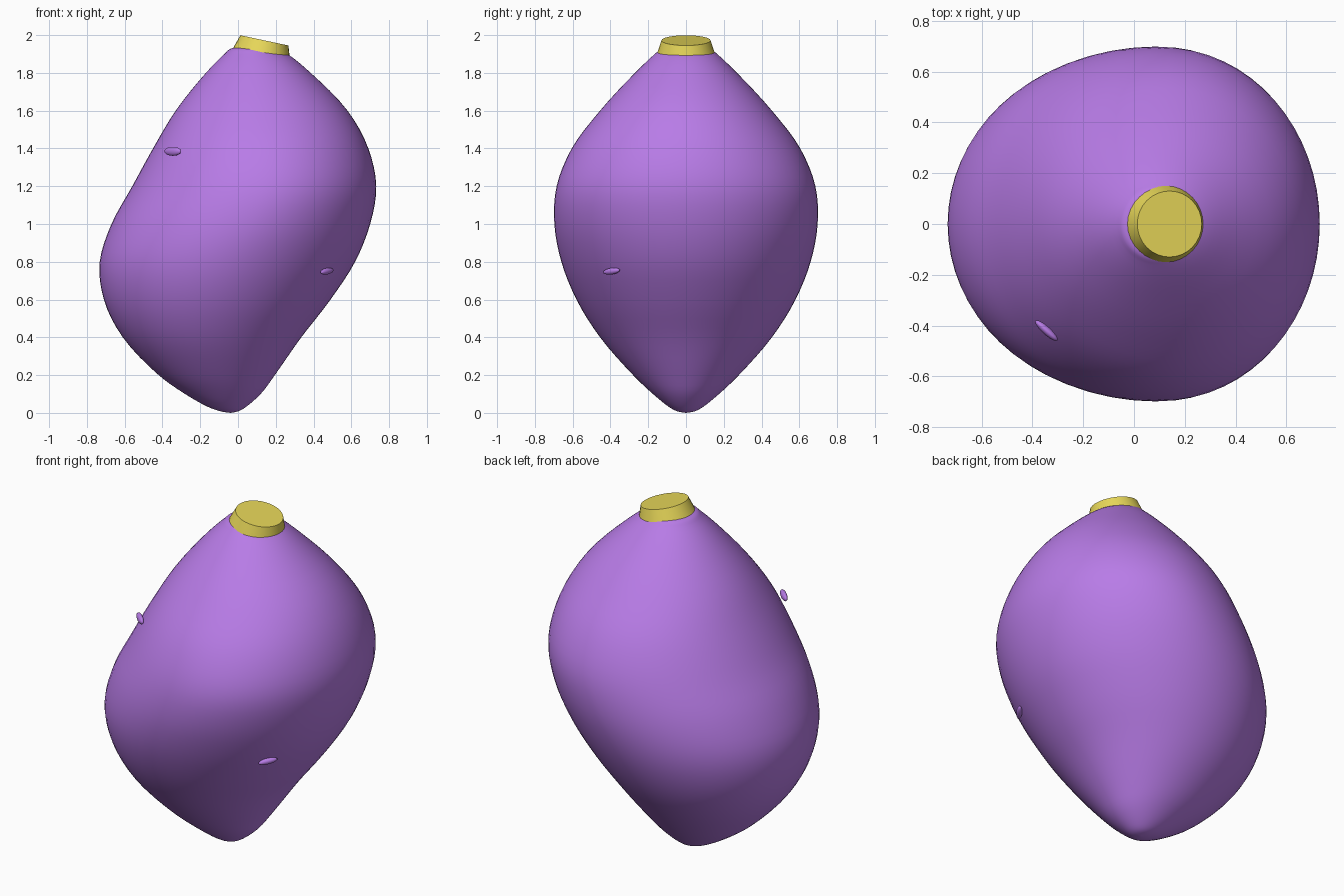
import bpy, bmesh, math
from mathutils import Vector, Matrix

if "Cube" in bpy.data.objects:
    bpy.data.objects.remove(bpy.data.objects["Cube"])


def material(name, color):
    m = bpy.data.materials.new(name)
    m.diffuse_color = color
    m.use_nodes = True
    m.node_tree.nodes["Principled BSDF"].inputs["Base Color"].default_value = m.diffuse_color
    return m


purple = material("purple", (0.48, 0.20, 0.80, 1))
yellow = material("yellow", (0.80, 0.68, 0.10, 1))


def finish(bm, name, mat, sharp=None):
    bmesh.ops.recalc_face_normals(bm, faces=bm.faces)
    me = bpy.data.meshes.new(name)
    bm.to_mesh(me)
    bm.free()
    ob = bpy.data.objects.new(name, me)
    bpy.context.collection.objects.link(ob)
    me.materials.append(mat)
    bpy.ops.object.select_all(action='DESELECT')
    ob.select_set(True)
    bpy.context.view_layer.objects.active = ob
    if sharp:
        bpy.ops.object.shade_smooth_by_angle(angle=math.radians(sharp))
    else:
        bpy.ops.object.shade_smooth()
    return ob


# body profile: height, left edge, right edge, half depth
PROFILE = [
    (0.0, -0.04, -0.04, 0.0), (0.008, -0.09, 0.0, 0.045), (0.03, -0.155, 0.04, 0.088),
    (0.1, -0.28, 0.12, 0.175), (0.2, -0.42, 0.195, 0.28), (0.4, -0.61, 0.335, 0.455),
    (0.6, -0.71, 0.49, 0.58), (0.8, -0.732, 0.62, 0.66), (1.0, -0.67, 0.70, 0.697),
    (1.2, -0.56, 0.732, 0.685), (1.4, -0.45, 0.69, 0.605), (1.6, -0.33, 0.58, 0.455),
    (1.8, -0.17, 0.385, 0.27), (1.9, -0.072, 0.262, 0.165), (1.93, -0.035, 0.20, 0.125),
    (1.94, 0.1, 0.1, 0.0)]


def smooth_rows(rows, steps):
    pts = [Vector(r) for r in rows]
    ext = [2 * pts[0] - pts[1]] + pts + [2 * pts[-1] - pts[-2]]
    out = []
    for p0, p1, p2, p3 in zip(ext, ext[1:], ext[2:], ext[3:]):
        # non-uniform tangents keep unevenly spaced rows smooth
        a, b, c = [max((q - p).length, 1e-4) ** 0.5 for p, q in ((p0, p1), (p1, p2), (p2, p3))]
        m1 = b * ((p1 - p0) / a - (p2 - p0) / (a + b) + (p2 - p1) / b)
        m2 = b * ((p2 - p1) / b - (p3 - p1) / (b + c) + (p3 - p2) / c)
        for i in range(steps):
            t = i / steps
            out.append((2*t**3 - 3*t**2 + 1) * p1 + (t**3 - 2*t**2 + t) * m1
                       + (3*t**2 - 2*t**3) * p2 + (t**3 - t**2) * m2)
    return out + [pts[-1]]


# leaning, smoothly lofted body
SEG = 64
bm = bmesh.new()
rings = []
rows = smooth_rows(PROFILE, 4)
for z, xl, xr, d in rows[1:-1]:
    c = (xl + xr) / 2 + 0.05 * math.exp(-((z - 1.1) / 0.3) ** 2)
    ring = []
    for k in range(SEG):
        a = 2 * math.pi * k / SEG
        w = (xr - c) if math.cos(a) > 0 else (c - xl)
        ring.append(bm.verts.new((c + w * math.cos(a), d * math.sin(a), max(z, 0))))
    rings.append(ring)
for lo, hi in zip(rings, rings[1:]):
    for k in range(SEG):
        j = (k + 1) % SEG
        bm.faces.new((lo[k], lo[j], hi[j], hi[k]))
for row, ring in ((rows[0], rings[0]), (rows[-1], rings[-1])):
    pole = bm.verts.new((row[1], 0, row[0]))
    for k in range(SEG):
        bm.faces.new((pole, ring[k], ring[(k + 1) % SEG]))
finish(bm, "body", purple)

# tilted tapered collar on the top
axis = Vector((math.sin(math.radians(12)), 0, math.cos(math.radians(12))))
bm = bmesh.new()
bmesh.ops.create_cone(bm, cap_ends=True, segments=32, radius1=0.172, radius2=0.13, depth=0.13,
                      matrix=Matrix.Translation(Vector((0.14, 0, 1.972)) - axis * 0.065)
                      @ Matrix.Rotation(math.radians(12), 4, 'Y'))
finish(bm, "collar", yellow, 30)


# small flattened bumps lying along the skin
def bump(name, center, along, normal, size):
    x = Vector(along).normalized()
    n = Vector(normal)
    n = (n - x * n.dot(x)).normalized()
    rot = Matrix((x, n, x.cross(n))).transposed().to_4x4()
    bm = bmesh.new()
    bmesh.ops.create_uvsphere(bm, u_segments=24, v_segments=12, radius=1,
                              matrix=Matrix.Translation(center) @ rot @ Matrix.Diagonal((*size, 1)))
    finish(bm, name, purple)


bump("upper_bump", (-0.345, -0.42, 1.385), (0.74, -0.67, 0), (-0.67, -0.74, 0), (0.058, 0.016, 0.024))
bump("lower_bump", (0.471, -0.394, 0.75), (0.6, 0.8, 0.12), (0.75, -0.6, -0.2), (0.054, 0.016, 0.017))
